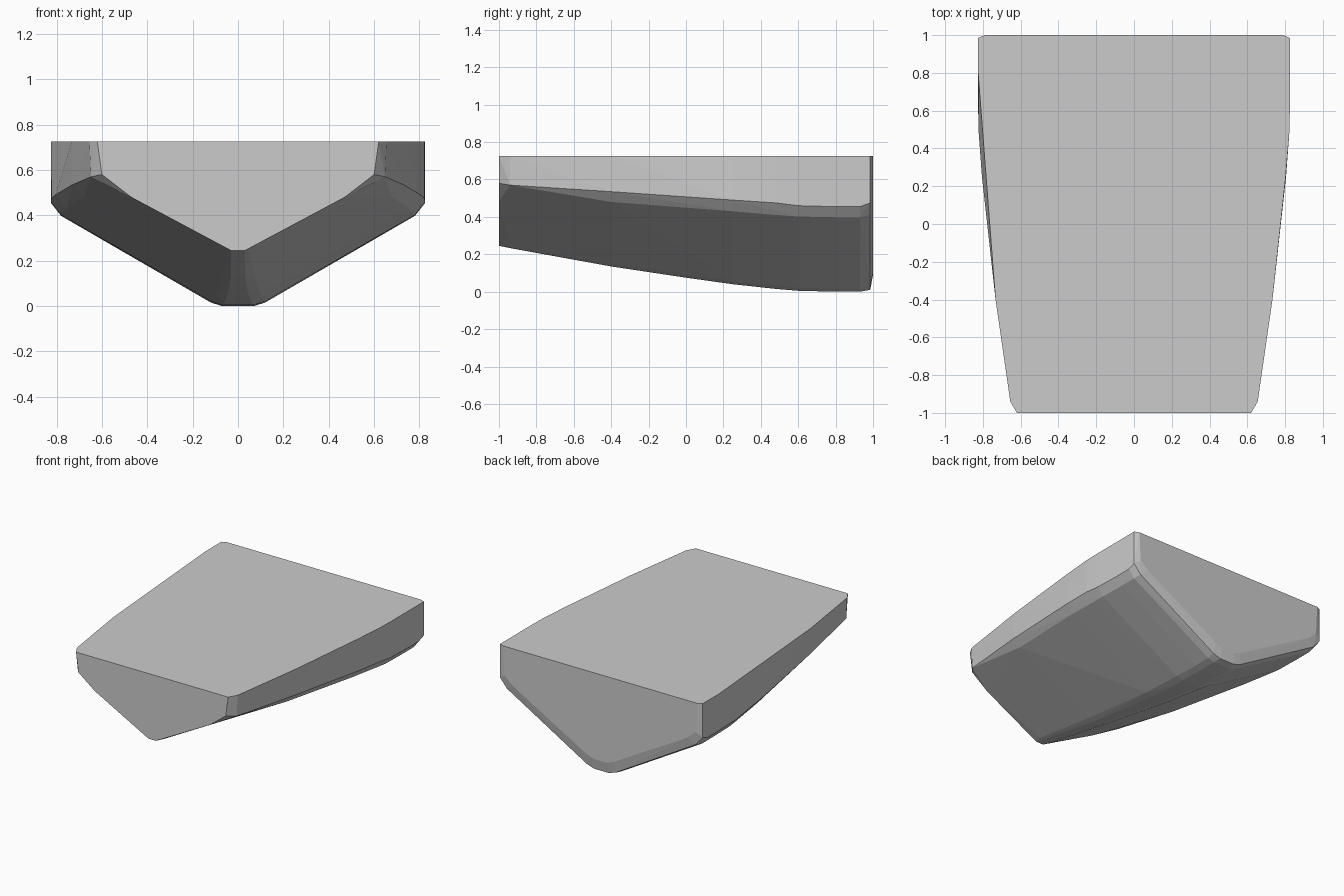
import bpy
import bmesh

DECK = 0.725

# Hull stations: y, keel (half width, z), garboard, chine, side (x, z), deck half width
stations = [
    (-1.00, (0.03, 0.245), (0.03, 0.245), (0.47, 0.48), (0.60, 0.58), 0.62),
    (-0.94, (0.03, 0.233), (0.05, 0.24), (0.52, 0.50), (0.648, 0.57), 0.655),
    (-0.40, (0.03, 0.135), (0.07, 0.15), (0.68, 0.48), (0.73, 0.535), 0.733),
    (0.00, (0.04, 0.075), (0.09, 0.095), (0.73, 0.455), (0.776, 0.51), 0.776),
    (0.25, (0.05, 0.040), (0.10, 0.055), (0.755, 0.43), (0.805, 0.49), 0.803),
    (0.48, (0.06, 0.015), (0.11, 0.033), (0.77, 0.41), (0.822, 0.475), 0.822),
    (0.60, (0.07, 0.005), (0.12, 0.022), (0.78, 0.402), (0.825, 0.46), 0.825),
    (0.80, (0.07, 0.000), (0.12, 0.016), (0.78, 0.398), (0.825, 0.455), 0.825),
    (0.93, (0.07, 0.000), (0.12, 0.016), (0.78, 0.398), (0.825, 0.455), 0.825),
    (0.985, (0.06, 0.010), (0.12, 0.03), (0.77, 0.41), (0.825, 0.475), 0.825),
    (1.00, (0.05, 0.09), (0.11, 0.11), (0.71, 0.45), (0.78, 0.51), 0.79),
]

bm = bmesh.new()
for y, keel, garboard, chine, side, deck in stations:
    for s in (-1, 1):
        for x, z in (keel, garboard, chine, side):
            bm.verts.new((s * x, y, z))
        # The left deck edge runs straight amidships, so it skips those stations
        if s > 0 or y < -0.3 or y > 0.75:
            bm.verts.new((s * deck, y, DECK))

# Skin the stations as one convex faceted hull
result = bmesh.ops.convex_hull(bm, input=bm.verts[:])
loose = [v for v in bm.verts if not v.link_faces]
bmesh.ops.delete(bm, geom=loose, context='VERTS')
bmesh.ops.dissolve_limit(bm, angle_limit=0.01, verts=bm.verts[:], edges=bm.edges[:])
bmesh.ops.recalc_face_normals(bm, faces=bm.faces[:])

mesh = bpy.data.meshes.new("boat_hull")
bm.to_mesh(mesh)
bm.free()
hull = bpy.data.objects.new("boat_hull", mesh)
bpy.context.collection.objects.link(hull)
